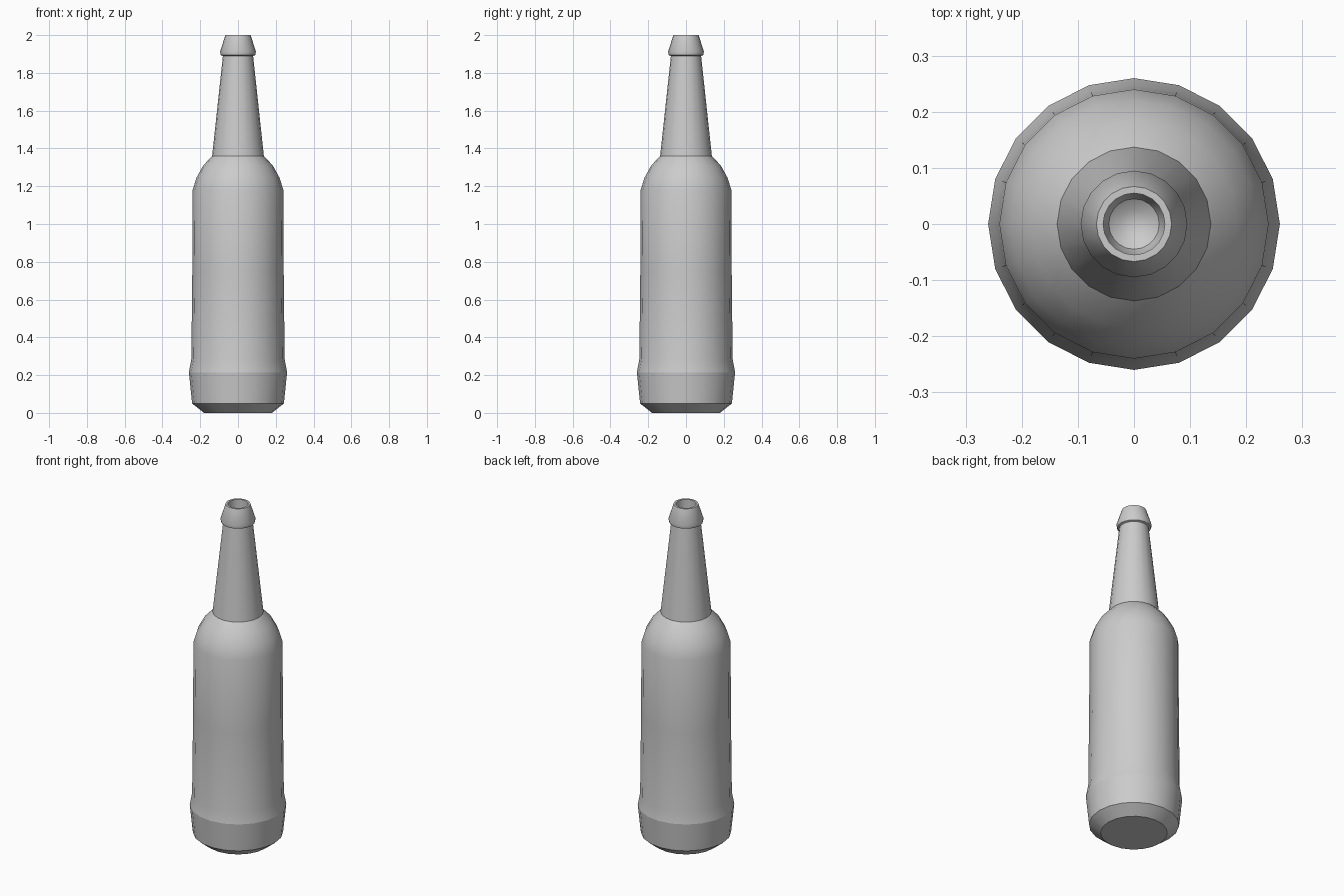
import bpy, bmesh
from math import sin, cos, pi, radians

if "Cube" in bpy.data.objects:
    bpy.data.objects.remove(bpy.data.objects["Cube"])

SIDES = 20
BAND_Z = 0.215

# bottle profile (radius, height): base, body, shoulder, neck, lip, then mouth bore
profile = [
    (0.18, 0.0), (0.243, 0.05), (0.26, BAND_Z), (0.247, 0.285),
    (0.242, 0.75), (0.24, 1.18), (0.22, 1.245), (0.184, 1.31), (0.137, 1.36),
    (0.08, 1.89), (0.091, 1.894), (0.095, 1.912), (0.067, 2.0),
    (0.055, 2.0), (0.055, 1.45), (0.045, 1.42), (0.025, 1.405),
]


def lathe(name, points, sides):
    bm = bmesh.new()
    rings = [[bm.verts.new((r * cos(2 * pi * i / sides), r * sin(2 * pi * i / sides), z))
              for i in range(sides)] for r, z in points]
    for a, b in zip(rings, rings[1:]):
        for i in range(sides):
            j = (i + 1) % sides
            bm.faces.new((a[i], a[j], b[j], b[i]))
    # base cap and rounded bottom of the bore
    bm.faces.new(rings[0][::-1])
    tip = bm.verts.new((0, 0, points[-1][1] - 0.005))
    for i in range(sides):
        bm.faces.new((rings[-1][i], rings[-1][(i + 1) % sides], tip))
    bmesh.ops.recalc_face_normals(bm, faces=bm.faces)
    mesh = bpy.data.meshes.new(name)
    bm.to_mesh(mesh)
    bm.free()
    obj = bpy.data.objects.new(name, mesh)
    bpy.context.collection.objects.link(obj)
    return obj


bottle = lathe("bottle", profile, SIDES)
bpy.context.view_layer.objects.active = bottle
bottle.select_set(True)
bpy.ops.object.shade_smooth_by_angle(angle=radians(32))

# crisp crease around the base band
verts = bottle.data.vertices
for e in bottle.data.edges:
    if all(abs(verts[v].co.z - BAND_Z) < 1e-4 for v in e.vertices):
        e.use_edge_sharp = True
